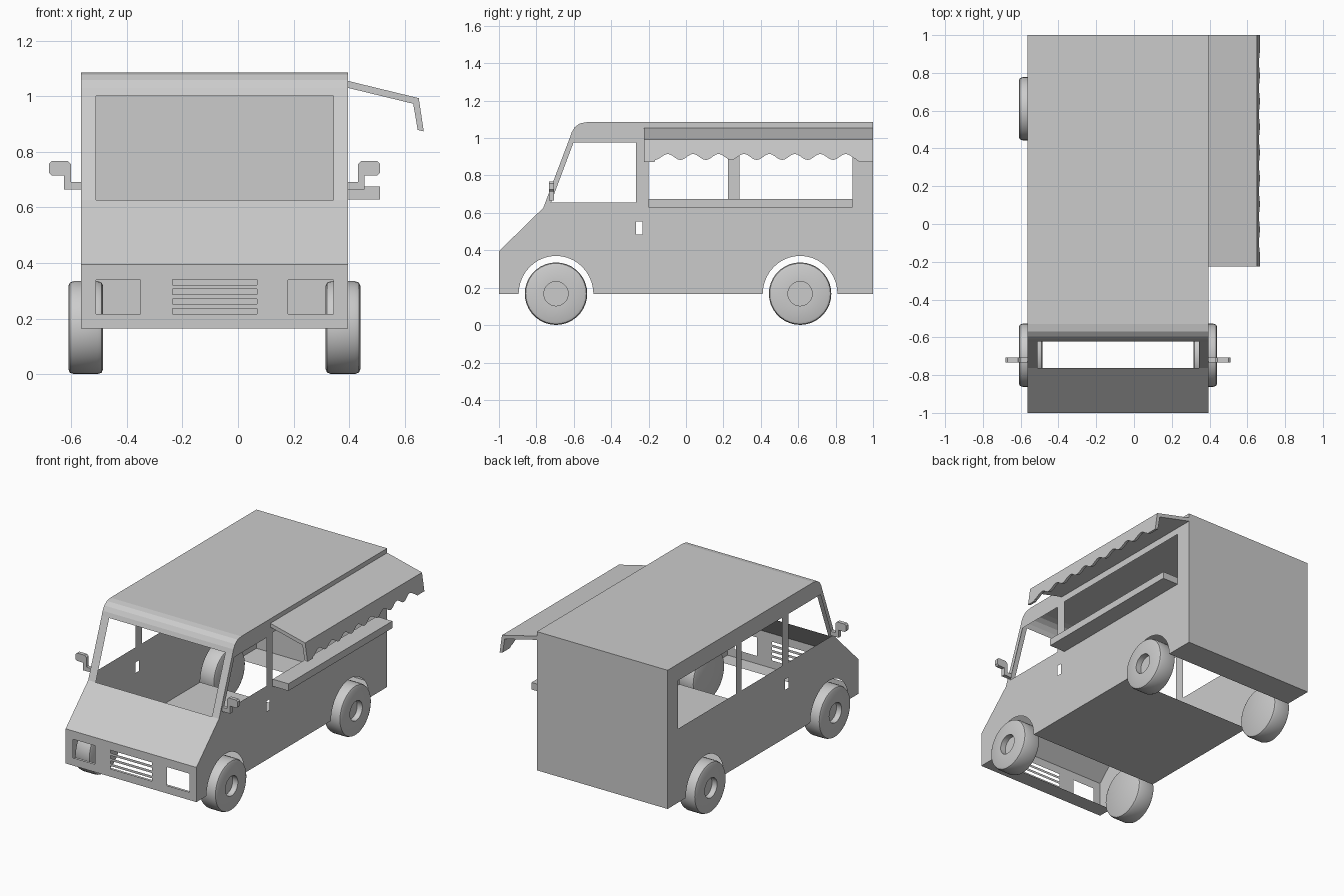
import bpy, bmesh, math

if "Cube" in bpy.data.objects:
    bpy.data.objects.remove(bpy.data.objects["Cube"])

XL, XR, XC = -0.565, 0.395, -0.085
FRONT_AXLE, REAR_AXLE, FLOOR = -0.695, 0.61, 0.165


def finish(name, bm, smooth=None):
    bmesh.ops.remove_doubles(bm, verts=bm.verts, dist=1e-5)
    bmesh.ops.recalc_face_normals(bm, faces=bm.faces)
    me = bpy.data.meshes.new(name)
    bm.to_mesh(me)
    bm.free()
    ob = bpy.data.objects.new(name, me)
    bpy.context.collection.objects.link(ob)
    if smooth:
        bpy.ops.object.select_all(action='DESELECT')
        ob.select_set(True)
        bpy.context.view_layer.objects.active = ob
        bpy.ops.object.shade_smooth_by_angle(angle=math.radians(smooth))
    return ob


def panel(bm, loops, normal):
    """Flat sheet: the first loop is the outline, the others are holes."""
    edges = []
    for loop in loops:
        vs = [bm.verts.new(p) for p in loop]
        edges += [bm.edges.new((a, b)) for a, b in zip(vs, vs[1:] + vs[:1])]
    bmesh.ops.triangle_fill(bm, edges=edges, use_beauty=True, normal=normal)


def rect(a0, a1, b0, b1):
    return [(a0, b0), (a1, b0), (a1, b1), (a0, b1)]


def arch(cy, n=20):
    return [(cy + 0.2 * math.cos(math.pi * i / n),
             FLOOR + 0.205 * math.sin(math.pi * i / n)) for i in range(n + 1)]


def ring_loft(bm, rings):
    rows = [[bm.verts.new(p) for p in r] for r in rings]
    n = len(rows[0])
    for r, s in zip(rows, rows[1:]):
        for i in range(n):
            j = (i + 1) % n
            bm.faces.new((r[i], r[j], s[j], s[i]))
    bm.faces.new(rows[0])
    bm.faces.new(rows[-1])


def box(bm, x0, x1, y0, y1, z0, z1):
    ring_loft(bm, [[(x, y, z) for y, z in rect(y0, y1, z0, z1)] for x in (x0, x1)])


# Body shell: thin panels following one side profile
nose = [(-1, FLOOR), (-1, 0.395), (-0.763, 0.627)]
roof = [(-0.622, 1.0), (-0.612, 1.03), (-0.595, 1.058), (-0.568, 1.078),
        (-0.53, 1.085), (1, 1.085), (1, FLOOR)]
outline = nose + roof + arch(REAR_AXLE) + arch(FRONT_AXLE)
cab_window = [(-0.722, 0.655), (-0.268, 0.655), (-0.268, 0.975), (-0.602, 0.975)]
handle = rect(-0.266, -0.232, 0.485, 0.555)
hatch = [rect(-0.2, 0.89, 0.66, 0.985)]
left_windows = [rect(-0.2, 0.225, 0.655, 0.975), rect(0.285, 0.89, 0.655, 0.975)]

bm = bmesh.new()
for x, windows in ((XR, hatch), (XL, left_windows)):
    loops = [outline, cab_window, handle] + windows
    panel(bm, [[(x, y, z) for y, z in lp] for lp in loops], (1, 0, 0))

# Nose panel with headlight openings and grille slots
holes = [rect(-0.51, -0.35, 0.217, 0.34), rect(0.18, 0.343, 0.217, 0.34)]
holes += [rect(-0.235, 0.068, z, z + 0.019) for z in (0.217, 0.252, 0.287, 0.322)]
panel(bm, [[(x, -1, z) for x, z in lp]
           for lp in [rect(XL, XR, FLOOR, 0.395)] + holes], (0, -1, 0))


def strip(p, q, x0=XL, x1=XR):
    vs = [bm.verts.new(c) for c in ((x0, *p), (x1, *p), (x1, *q), (x0, *q))]
    bm.faces.new(vs)


# Bonnet, roof and back, windscreen pillars, underside between the arches
strip(nose[1], nose[2])
for p, q in zip(roof, roof[1:]):
    strip(p, q)
strip(nose[2], roof[0], XL, -0.51)
strip(nose[2], roof[0], 0.343, XR)
for y0, y1 in ((-1, FRONT_AXLE - 0.2), (FRONT_AXLE + 0.2, REAR_AXLE - 0.2),
               (REAR_AXLE + 0.2, 1)):
    strip((y0, FLOOR), (y1, FLOOR))
finish("van_body", bm)

# Wheels: lathed tyre with a recessed hub on the outer side
wheel_profile = [(0, -0.0625), (0.15, -0.0625), (0.162, -0.057), (0.167, -0.043),
                 (0.167, 0.043), (0.162, 0.057), (0.15, 0.0625),
                 (0.065, 0.0625), (0.065, 0.025), (0, 0.025)]
for label, cy in (("front", FRONT_AXLE), ("rear", REAR_AXLE)):
    for side, s in (("right", 1), ("left", -1)):
        bm = bmesh.new()
        cx = XC + s * 0.4625
        vs = [bm.verts.new((cx + s * a, cy, 0.168 + r)) for r, a in wheel_profile]
        es = [bm.edges.new(e) for e in zip(vs, vs[1:])]
        bmesh.ops.spin(bm, geom=vs + es, cent=(cx, cy, 0.168), axis=(1, 0, 0),
                       angle=math.tau, steps=36, use_merge=True)
        finish(f"{label}_{side}_wheel", bm, 35)

# Serving counter
bm = bmesh.new()
box(bm, XR, 0.51, -0.2, 0.89, 0.628, 0.675)
finish("serving_counter", bm)


# Awning: sloped sheet with a scalloped valance
def hem(y):
    if y < -0.165 or y > 0.923:
        return 0.873
    z = 0.899 + 0.016 * math.cos(math.tau * (y + 0.098) / 0.136)
    return z


ys = [-0.225, -0.168] + [-0.164 + 0.0136 * i for i in range(80)] + [0.925, 1.0]
bm = bmesh.new()
rings = []
for y in ys:
    h = hem(y)
    t = (0.99 - h) / 0.117
    rings.append([(XR, y, 1.055), (0.65, y, 0.993), (0.65 + 0.018 * t, y, h),
                  (0.63 + 0.016 * t, y, h + 0.006), (0.63, y, 0.973), (XR, y, 1.03)])
ring_loft(bm, rings)
finish("awning", bm, 30)

# Wing mirrors: bent arm with a rounded head
for side, s in (("right", 1), ("left", -1)):
    shape = [(0.48, 0.665), (0.54, 0.665), (0.54, 0.715), (0.585, 0.715),
             (0.595, 0.725), (0.595, 0.757), (0.585, 0.767), (0.528, 0.767),
             (0.516, 0.755), (0.516, 0.692), (0.48, 0.692)]
    bm = bmesh.new()
    ring_loft(bm, [[(XC + s * x, y, z) for x, z in shape] for y in (-0.732, -0.707)])
    finish(f"{side}_mirror", bm)
